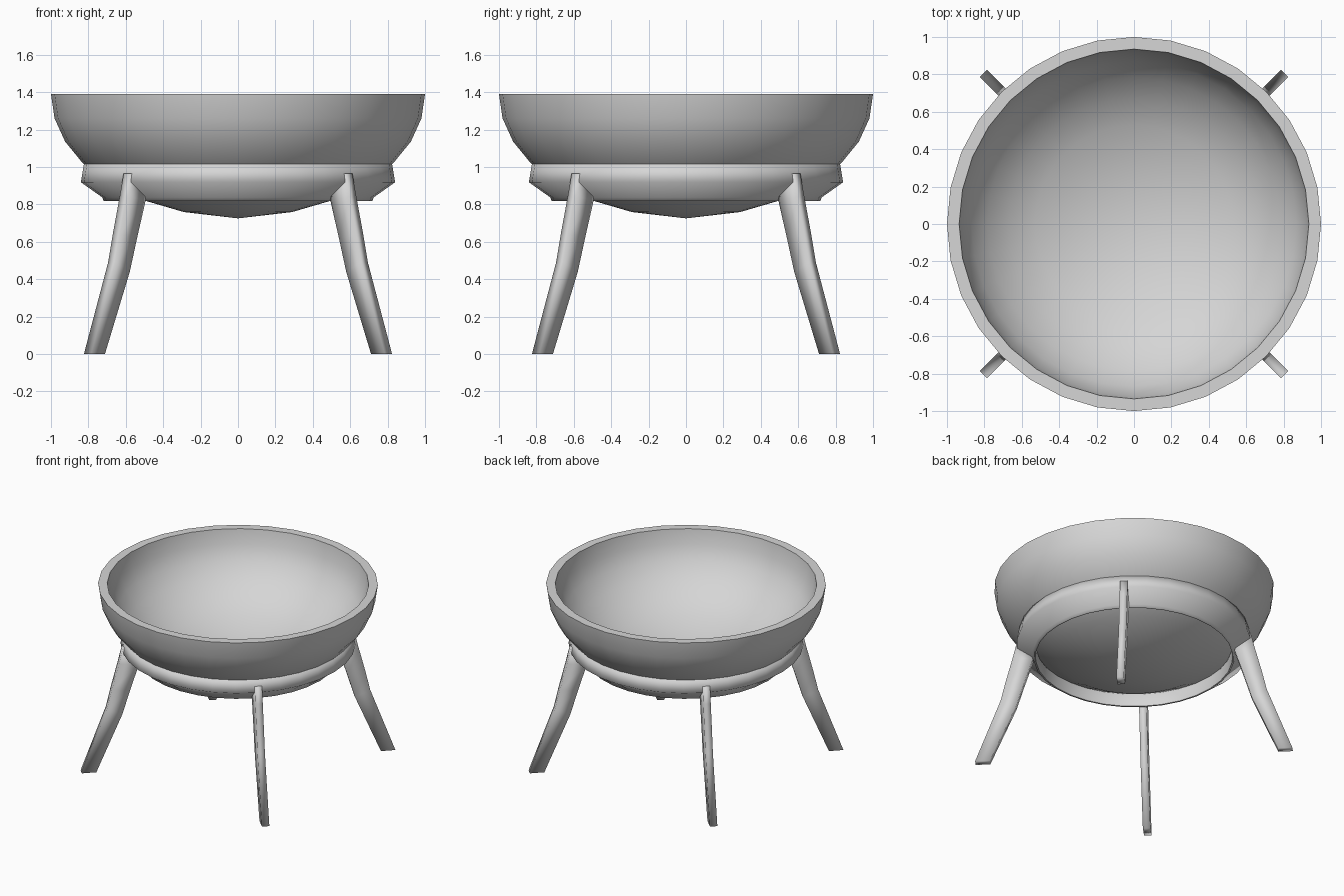
import bpy, bmesh, math
from mathutils import Matrix, Vector

cube = bpy.data.objects.get("Cube")
if cube:
    bpy.data.objects.remove(cube)

steel = bpy.data.materials.new("grey_steel")
steel.use_nodes = True
GREY = (0.67, 0.67, 0.67, 1)
steel.diffuse_color = GREY
steel.node_tree.nodes["Principled BSDF"].inputs["Base Color"].default_value = GREY


def finish(name, bm, angle):
    bmesh.ops.recalc_face_normals(bm, faces=bm.faces)
    mesh = bpy.data.meshes.new(name)
    bm.to_mesh(mesh)
    bm.free()
    obj = bpy.data.objects.new(name, mesh)
    bpy.context.collection.objects.link(obj)
    mesh.materials.append(steel)
    bpy.ops.object.select_all(action="DESELECT")
    obj.select_set(True)
    bpy.context.view_layer.objects.active = obj
    bpy.ops.object.shade_smooth_by_angle(angle=math.radians(angle))


def lathe(name, profile, closed, angle, steps=32):
    """Spin a (radius, height) profile around the z axis."""
    bm = bmesh.new()
    verts = [bm.verts.new((r, 0, z)) for r, z in profile]
    pairs = list(zip(verts, verts[1:] + verts[:1])) if closed else list(zip(verts, verts[1:]))
    edges = [bm.edges.new(p) for p in pairs]
    bmesh.ops.spin(bm, geom=verts + edges, cent=(0, 0, 0), axis=(0, 0, 1),
                   angle=math.tau, steps=steps)
    bmesh.ops.remove_doubles(bm, verts=bm.verts, dist=0.0005)
    finish(name, bm, angle)


# Bowl: squashed hemisphere with an inner shell at an even wall thickness
RIM, DEPTH, WALL = 1.39, 0.665, 0.065
outer = [(0, 0.725), (0.29, 0.759), (0.556, 0.837), (0.707, 0.92),
         (0.83, 1.02), (0.924, 1.135), (0.981, 1.26), (1, RIM)]
inner = []
for r, z in reversed(outer):
    normal = Vector((r, (z - RIM) / DEPTH ** 2)).normalized()
    inner.append((r - WALL * normal.x, z - WALL * normal.y))
lathe("bowl", outer + inner, False, 50)

# Support ring under the bowl
ring = [(0.76, 1.015), (0.824, 1.015), (0.84, 0.918), (0.725, 0.837),
        (0.718, 0.818), (0.705, 0.818), (0.70, 0.91)]
lathe("support_ring", ring, True, 85)

# Four splayed legs: matching (radius, height) points down the inner and outer edges
inner_edge = [(0.78, 0.965), (0.724, 0.825), (0.79, 0.62), (0.845, 0.44), (1.033, 0)]
outer_edge = [(0.838, 0.965), (0.868, 0.84), (0.92, 0.64), (0.955, 0.49), (1.138, 0)]
HALF = 0.027


def leg(name, turn):
    bm = bmesh.new()
    loops = []
    for (a, low), (b, high) in zip(inner_edge, outer_edge):
        loops.append([bm.verts.new(co) for co in (
            (a, HALF, low), (b, HALF, high), (b, -HALF, high), (a, -HALF, low))])
    for upper, lower in zip(loops, loops[1:]):
        for i in range(4):
            j = (i + 1) % 4
            bm.faces.new((upper[i], upper[j], lower[j], lower[i]))
    bm.faces.new(loops[0])
    bm.faces.new(loops[-1])
    bmesh.ops.rotate(bm, verts=bm.verts, cent=Vector(),
                     matrix=Matrix.Rotation(math.radians(turn), 3, "Z"))
    finish(name, bm, 120)


for name, turn in (("back_left_leg", 45), ("back_right_leg", 135),
                   ("front_right_leg", 225), ("front_left_leg", 315)):
    leg(name, turn)
